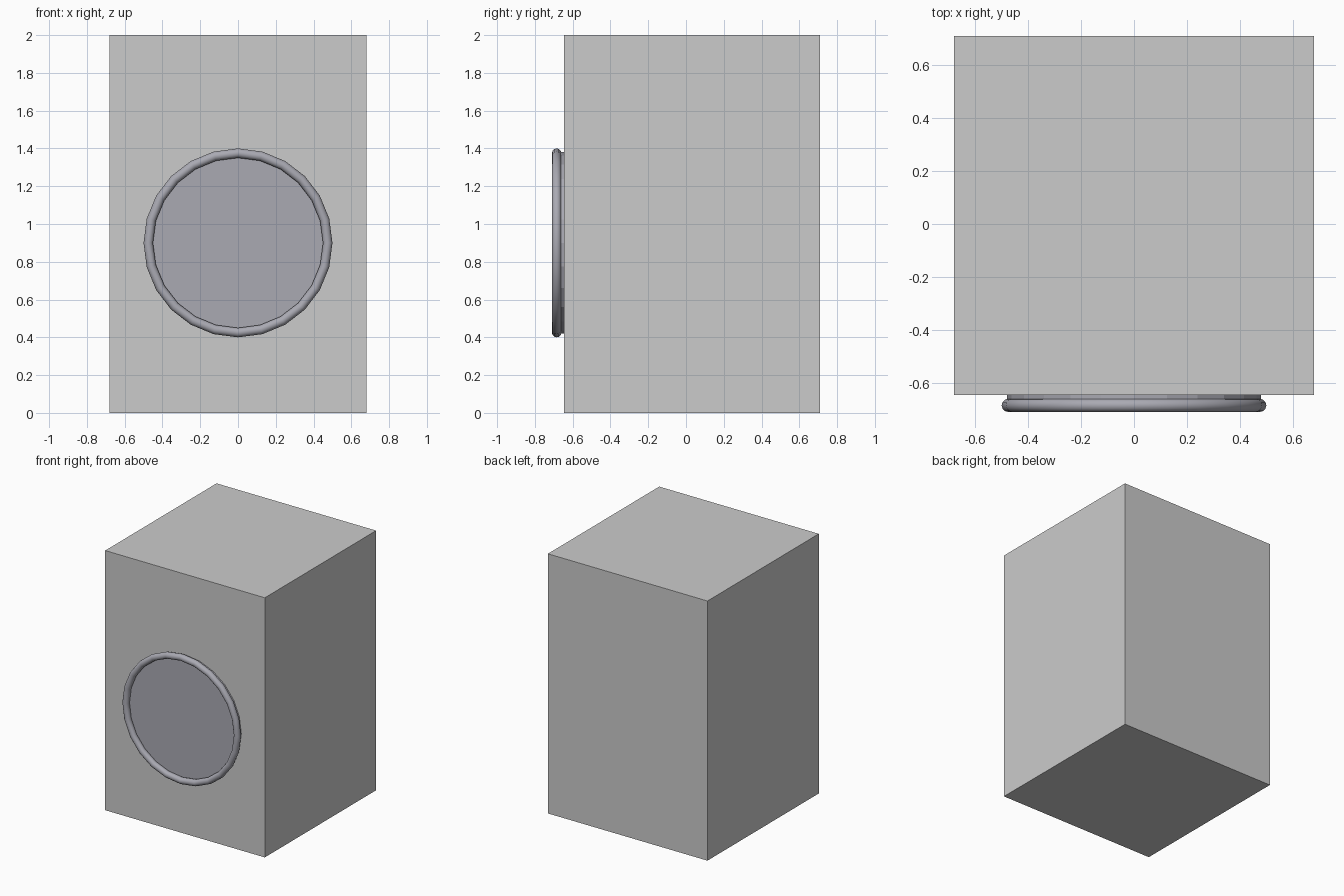
import bpy
import math

if "Cube" in bpy.data.objects:
    bpy.data.objects.remove(bpy.data.objects["Cube"])

FRONT = (math.radians(90), 0, 0)   # turn a part so its axis points along y
SIDES = 24
DOOR_Z = 0.9


def paint(obj, name, colour):
    mat = bpy.data.materials.new(name)
    mat.diffuse_color = (*colour, 1)
    mat.use_nodes = True
    mat.node_tree.nodes["Principled BSDF"].inputs["Base Color"].default_value = mat.diffuse_color
    obj.data.materials.append(mat)


# Cabinet body
bpy.ops.mesh.primitive_cube_add(size=1, location=(0, 0.0325, 1))
cabinet = bpy.context.object
cabinet.name = "cabinet"
cabinet.scale = (1.36, 1.355, 2)
bpy.ops.object.transform_apply(location=False, rotation=False, scale=True)

# Round door panel, just proud of the cabinet front
bpy.ops.mesh.primitive_cylinder_add(vertices=SIDES, radius=0.48, depth=0.04,
                                    location=(0, -0.645, DOOR_Z), rotation=FRONT)
panel = bpy.context.object
panel.name = "door_panel"
paint(panel, "panel_grey", (0.40, 0.40, 0.45))

# Door rim
bpy.ops.mesh.primitive_torus_add(major_segments=SIDES, minor_segments=12,
                                 major_radius=0.475, minor_radius=0.025,
                                 location=(0, -0.685, DOOR_Z), rotation=FRONT)
rim = bpy.context.object
rim.name = "door_rim"
bpy.ops.object.shade_smooth_by_angle(angle=math.radians(40))
paint(rim, "rim_grey", (0.40, 0.40, 0.45))
